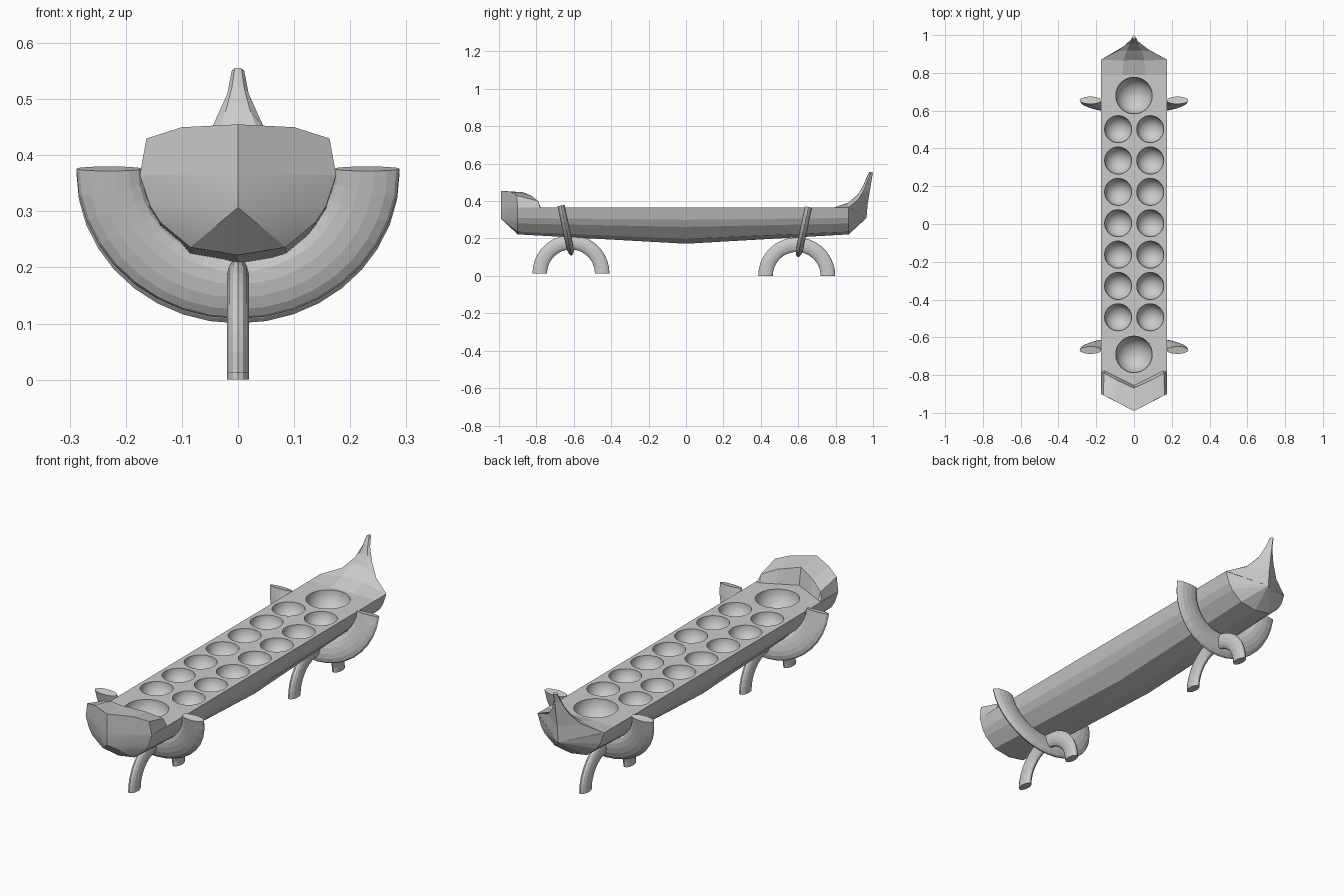
import bpy
import bmesh
from math import sin, cos, pi, radians
from mathutils import Matrix, Vector

cube = bpy.data.objects.get("Cube")
if cube:
    bpy.data.objects.remove(cube, do_unlink=True)

grey = bpy.data.materials.new("plain grey")
grey.use_nodes = True
COLOR = (0.6, 0.6, 0.6, 1)
grey.diffuse_color = COLOR
grey.node_tree.nodes["Principled BSDF"].inputs["Base Color"].default_value = COLOR

DECK = 0.365
HALF = 0.175


def finish(bm, name):
    bmesh.ops.remove_doubles(bm, verts=bm.verts, dist=0.0001)
    bmesh.ops.recalc_face_normals(bm, faces=bm.faces)
    mesh = bpy.data.meshes.new(name)
    bm.to_mesh(mesh)
    bm.free()
    mesh.materials.append(grey)
    obj = bpy.data.objects.new(name, mesh)
    bpy.context.collection.objects.link(obj)
    return obj


def loft(bm, rings):
    """Skin closed rings of equal length; returns the vertex rings."""
    rows = [[bm.verts.new(p) for p in ring] for ring in rings]
    n = len(rows[0])
    for a, b in zip(rows, rows[1:]):
        for i in range(n):
            j = (i + 1) % n
            bm.faces.new((a[i], a[j], b[j], b[i]))
    return rows


def section(y, pts):
    """Mirror half a section (rim to keel) into a full ring."""
    return [(x, y, z) for x, z in pts] + [(-x, y, z) for x, z in pts[-2::-1]]


END = [(HALF, DECK), (0.157, 0.31), (0.138, 0.28), (0.085, 0.236), (0, 0.222)]
MID = [(HALF, DECK), (0.16, 0.3), (0.14, 0.262), (0.088, 0.198), (0, 0.172)]

# Hull with a pointed bow
bm = bmesh.new()
rows = loft(bm, [section(-0.9, END), section(0, MID), section(0.87, END)])
bm.faces.new(rows[-1])
bow = bm.verts.new((0, -0.99, 0.307))
bow_top = bm.verts.new((0, -0.99, DECK))
front = rows[0]
for a, b in zip(front, front[1:]):
    bm.faces.new((a, b, bow))
bm.faces.new((front[0], bow, bow_top))
bm.faces.new((front[-1], bow_top, bow))
bm.faces.new((front[0], bow_top, front[-1]))
hull = finish(bm, "board_hull")

# Playing cups cut into the deck
bm = bmesh.new()
cups = [(x, 0.004 + 0.166 * i, 0.072) for x in (-0.084, 0.086) for i in range(-3, 4)]
cups += [(0, 0.68, 0.097), (0, -0.69, 0.097)]
for x, y, r in cups:
    bmesh.ops.create_uvsphere(bm, u_segments=32, v_segments=17, radius=r,
                              matrix=Matrix.Translation((x, y, DECK)))
cutter = finish(bm, "cup_cutter")
cutter.hide_render = True
cut = hull.modifiers.new("cups", "BOOLEAN")
cut.operation = "DIFFERENCE"
cut.solver = "EXACT"
cut.object = cutter
bpy.context.view_layer.objects.active = hull
hull.select_set(True)
bpy.ops.object.modifier_apply(modifier=cut.name)
bpy.data.objects.remove(cutter, do_unlink=True)
bpy.ops.object.shade_smooth_by_angle(angle=radians(14))
hull.select_set(False)

# Raised head block: front outline joined to a notched, sloping back
bm = bmesh.new()
half_front = [(HALF, -0.9, DECK), (0.163, -0.905, 0.43), (0.1, -0.938, 0.45), (0, -0.99, 0.455)]
half_crest = [(0.17, -0.78, DECK), (0.158, -0.79, 0.4), (0.095, -0.825, 0.428), (0, -0.868, 0.447)]
half_foot = [(0.17, -0.77, DECK), (0.155, -0.777, DECK), (0.09, -0.81, DECK), (0, -0.855, DECK)]


def mirrored(pts):
    return pts + [(-x, y, z) for x, y, z in pts[-2::-1]]


base = (0, -0.99, DECK)
rows = loft(bm, [mirrored(half_front) + [base],
                 mirrored(half_crest) + [(0, -0.87, DECK)],
                 mirrored(half_foot) + [(0, -0.86, DECK)]])
# Front wall meets in a vertical centre ridge
f = rows[0]
bm.faces.new((f[0], f[1], f[2], f[3], f[-1]))
bm.faces.new((f[3], f[4], f[5], f[6], f[-1]))
finish(bm, "head_block")

# Swept tail: outer edge, shoulder, hollow and stern line for each step
steps = [
    ((HALF, 0.87, 0.366), (0.055, 0.865, 0.39), (0, 0.87, 0.392), (0, 0.965, 0.31)),
    ((0.09, 0.915, 0.402), (0.04, 0.918, 0.432), (0, 0.92, 0.436), (0, 0.972, 0.39)),
    ((0.045, 0.948, 0.452), (0.022, 0.947, 0.478), (0, 0.947, 0.481), (0, 0.982, 0.45)),
    ((0.019, 0.97, 0.51), (0.011, 0.964, 0.52), (0, 0.963, 0.522), (0, 0.992, 0.51)),
    ((0.011, 0.988, 0.551), (0.006, 0.982, 0.555), (0, 0.98, 0.556), (0, 1.0, 0.553)),
]
bm = bmesh.new()
rows = loft(bm, [mirrored(list(s[:3])) + [s[3]] for s in steps])
bm.faces.new(rows[-1])
# Ramp rising from the deck into the tail
ramp = [bm.verts.new(p) for p in mirrored([(HALF, 0.79, 0.3655), (0.062, 0.79, 0.3655), (0, 0.79, 0.3655)])]
for i in range(4):
    bm.faces.new((ramp[i], ramp[i + 1], rows[0][i + 1], rows[0][i]))
# Stern fan under the tail
ring = [bm.verts.new(p) for p in section(0.87, END)]
for a, b in zip(ring, ring[1:]):
    bm.faces.new((a, b, rows[0][-1]))
finish(bm, "swept_tail")


def arch(name, radius, deep, wide, matrix, steps, sides):
    """Half ring with an oval section, capped at both ends."""
    bm = bmesh.new()
    rings = []
    for i in range(steps + 1):
        t = pi * i / steps
        ring = []
        for k in range(sides):
            u = 2 * pi * k / sides
            r = radius + deep * cos(u)
            ring.append(matrix @ Vector((r * cos(t), wide * sin(u), r * sin(t))))
        rings.append(ring)
    rows = loft(bm, rings)
    bm.faces.new(rows[0])
    bm.faces.new(rows[-1])
    return finish(bm, name)


# Cradle arms under the hull and arched legs below them
for label, arm_y, arm_z, tilt, leg_y, leg_z in (
        ("front", -0.668, 0.376, 0.21, -0.615, 0.013),
        ("rear", 0.655, 0.368, -0.21, 0.592, 0.0)):
    place = (Matrix.Translation((0, arm_y, arm_z)) @ Matrix.Rotation(tilt, 4, "X")
             @ Matrix.Diagonal((1, 1, -0.95, 1)))
    arch(label + "_cradle_arm", 0.23, 0.058, 0.02, place, 18, 14)
    place = Matrix.Translation((0, leg_y, leg_z)) @ Matrix.Rotation(pi / 2, 4, "Z")
    arch(label + "_leg", 0.167, 0.039, 0.02, place, 18, 14)
